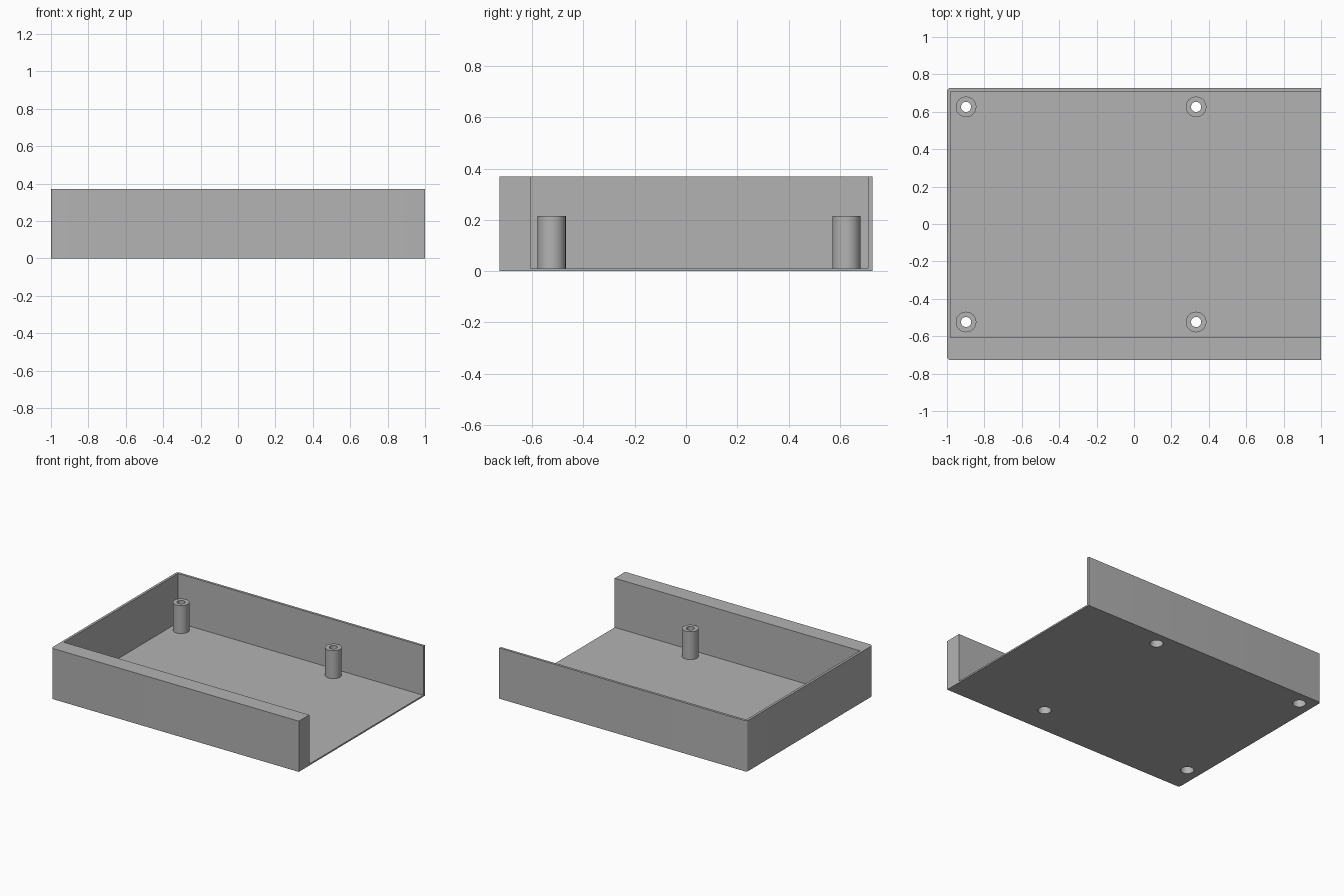
import bpy, bmesh, math
from mathutils import Vector, Matrix

if "Cube" in bpy.data.objects:
    bpy.data.objects.remove(bpy.data.objects["Cube"], do_unlink=True)

HALF_Y, HEIGHT, FLOOR, WALL = 0.727, 0.37, 0.011, 0.018
FRONT_INNER = -0.606
POST_R, BORE_R, RECESS_R = 0.055, 0.027, 0.044
POST_TOP, RECESS_TOP = 0.215, 0.12
SEGMENTS = 48
POSTS = [(x, y) for x in (-0.898, 0.332) for y in (-0.524, 0.626)]

grey = bpy.data.materials.new("plain grey")
grey.use_nodes = True
colour = (0.45, 0.45, 0.45, 1)
grey.diffuse_color = colour
grey.node_tree.nodes["Principled BSDF"].inputs["Base Color"].default_value = colour


def make_object(name, bm):
    bmesh.ops.recalc_face_normals(bm, faces=bm.faces)
    mesh = bpy.data.meshes.new(name)
    bm.to_mesh(mesh)
    bm.free()
    mesh.materials.append(grey)
    obj = bpy.data.objects.new(name, mesh)
    bpy.context.collection.objects.link(obj)
    return obj


def box(low, high):
    low, high = Vector(low), Vector(high)
    bm = bmesh.new()
    bmesh.ops.create_cube(bm, size=1, matrix=Matrix.Translation((low + high) / 2)
                          @ Matrix.Diagonal((high - low).to_4d()))
    return bm


def cut(obj, cutter):
    mod = obj.modifiers.new("cut", "BOOLEAN")
    mod.operation, mod.solver, mod.object = "DIFFERENCE", "EXACT", cutter
    bpy.context.view_layer.objects.active = obj
    bpy.ops.object.modifier_apply(modifier=mod.name)
    bpy.data.objects.remove(cutter, do_unlink=True)


def smooth(obj):
    bpy.ops.object.select_all(action="DESELECT")
    obj.select_set(True)
    bpy.context.view_layer.objects.active = obj
    bpy.ops.object.shade_smooth_by_angle(angle=math.radians(30))


# Tray block with rounded upright edges at the closed end
bm = box((-1, -HALF_Y, 0), (1, HALF_Y, HEIGHT))
corners = [e for e in bm.edges if all(v.co.x < 0 for v in e.verts)
           and abs(e.verts[0].co.z - e.verts[1].co.z) > 0.1]
bmesh.ops.bevel(bm, geom=corners, offset=0.018, segments=6, profile=0.5, affect="EDGES")
tray = make_object("tray", bm)

# Cavity, open at the top and at one end
cavity = make_object("cavity_cutter", box((WALL - 1, FRONT_INNER, FLOOR),
                                          (1.2, HALF_Y - WALL, HEIGHT + 0.2)))
cavity.hide_render = True
cut(tray, cavity)

# Screw holes through the floor
for x, y in POSTS:
    bm = bmesh.new()
    bmesh.ops.create_cone(bm, cap_ends=True, segments=SEGMENTS, radius1=RECESS_R,
                          radius2=RECESS_R, depth=0.1, matrix=Matrix.Translation((x, y, 0)))
    drill = make_object("drill_cutter", bm)
    drill.hide_render = True
    cut(tray, drill)
smooth(tray)

# Hollow posts with a wider screw recess below
profile = [(BORE_R, POST_TOP), (POST_R, POST_TOP), (POST_R, FLOOR),
           (RECESS_R, FLOOR), (RECESS_R, RECESS_TOP), (BORE_R, RECESS_TOP)]
for i, (x, y) in enumerate(POSTS):
    bm = bmesh.new()
    verts = [bm.verts.new((r, 0, z)) for r, z in profile]
    edges = [bm.edges.new((a, b)) for a, b in zip(verts, verts[1:] + verts[:1])]
    bmesh.ops.spin(bm, geom=verts + edges, cent=(0, 0, 0), axis=(0, 0, 1),
                   angle=math.tau, steps=SEGMENTS)
    bmesh.ops.remove_doubles(bm, verts=bm.verts, dist=0.0001)
    post = make_object(f"screw_post_{i + 1}", bm)
    post.location = (x, y, 0)
    smooth(post)
